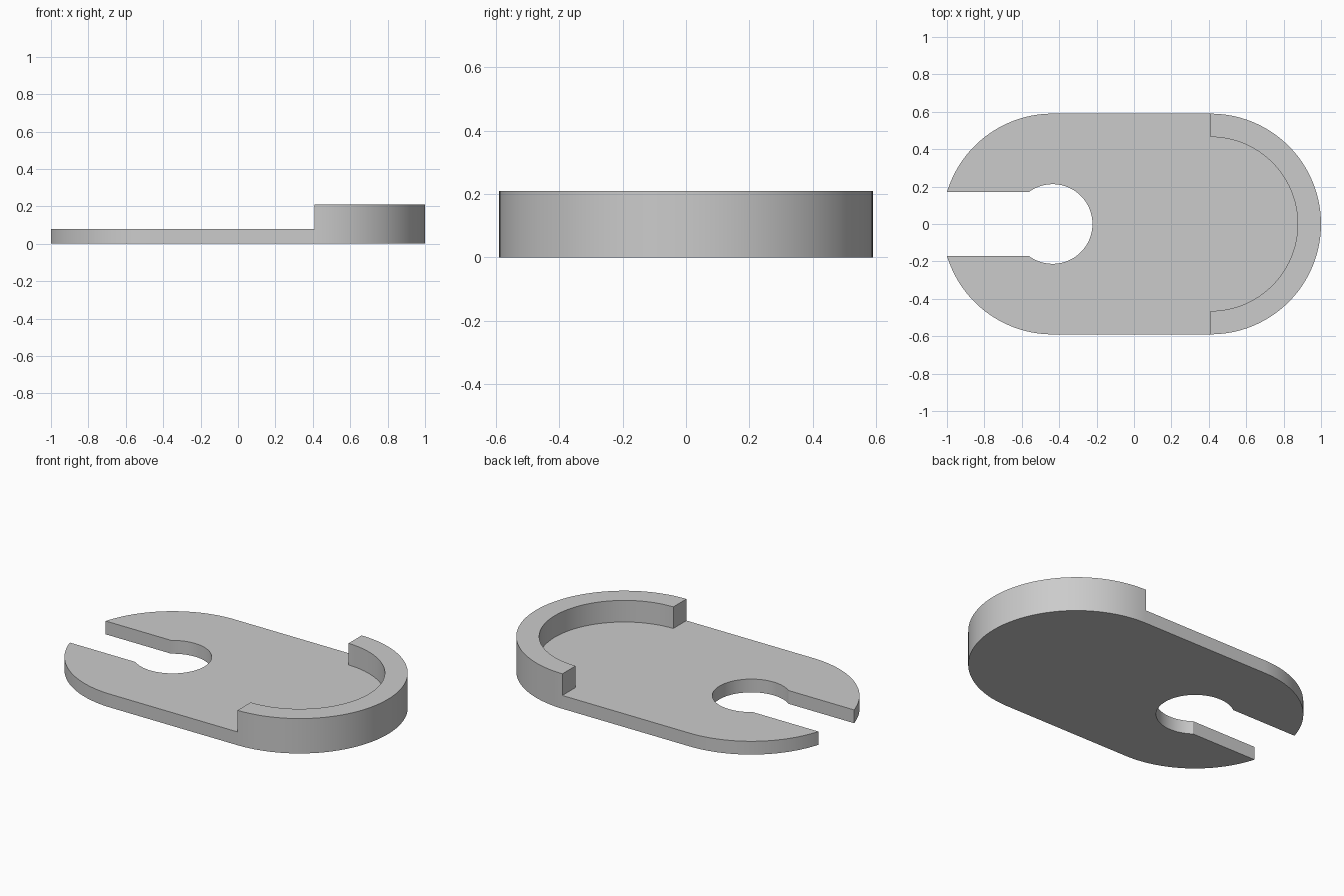
import bpy
import bmesh
from math import asin, cos, pi, sin

if "Cube" in bpy.data.objects:
    bpy.data.objects.remove(bpy.data.objects["Cube"])

RADIUS, INNER, HOLE = 0.59, 0.465, 0.213   # rounded ends, rim inside, keyhole
RIGHT, LEFT = 0.41, -0.435                 # centres of the rounded ends
SLOT = 0.17                                # half width of the slot
FLOOR, RIM = 0.08, 0.21                    # heights

grey = bpy.data.materials.new("plain grey")
grey.use_nodes = True
colour = (0.6, 0.6, 0.6, 1)
grey.diffuse_color = colour
grey.node_tree.nodes["Principled BSDF"].inputs["Base Color"].default_value = colour

bm = bmesh.new()


def arc(cx, r, start, end, steps=48):
    angles = [start + (end - start) * i / steps for i in range(steps + 1)]
    return [bm.verts.new((cx + r * cos(a), r * sin(a), 0)) for a in angles]


def raise_faces(faces, height):
    new = bmesh.ops.extrude_face_region(bm, geom=faces)["geom"]
    verts = [g for g in new if isinstance(g, bmesh.types.BMVert)]
    bmesh.ops.translate(bm, verts=verts, vec=(0, 0, height))
    return [g for g in new if isinstance(g, bmesh.types.BMFace)]


# Footprint: floor with keyhole slot, and the half-ring under the rim
tip = pi - asin(SLOT / RADIUS)
neck = pi - asin(SLOT / HOLE)
outer = arc(RIGHT, RADIUS, -pi / 2, pi / 2)
inner = arc(RIGHT, INNER, -pi / 2, pi / 2)
back_cap = arc(LEFT, RADIUS, pi / 2, tip)
hole = arc(LEFT, HOLE, neck, -neck, 64)
front_cap = arc(LEFT, RADIUS, -tip, -pi / 2)
bm.faces.new([outer[0]] + inner + [outer[-1]] + back_cap + hole + front_cap)
bm.faces.new(outer + inner[::-1])

# Raise the whole plate, then the rim further
top = raise_faces(bm.faces[:], FLOOR)
rim = [f for f in top if f.calc_center_median().x > RIGHT]
raise_faces(rim, RIM - FLOOR)
bmesh.ops.recalc_face_normals(bm, faces=bm.faces[:])

mesh = bpy.data.meshes.new("slotted_plate")
bm.to_mesh(mesh)
bm.free()
mesh.materials.append(grey)
plate = bpy.data.objects.new("slotted_plate", mesh)
bpy.context.collection.objects.link(plate)
bpy.ops.object.select_all(action="DESELECT")
plate.select_set(True)
bpy.context.view_layer.objects.active = plate
bpy.ops.object.shade_smooth_by_angle(angle=pi / 6)
